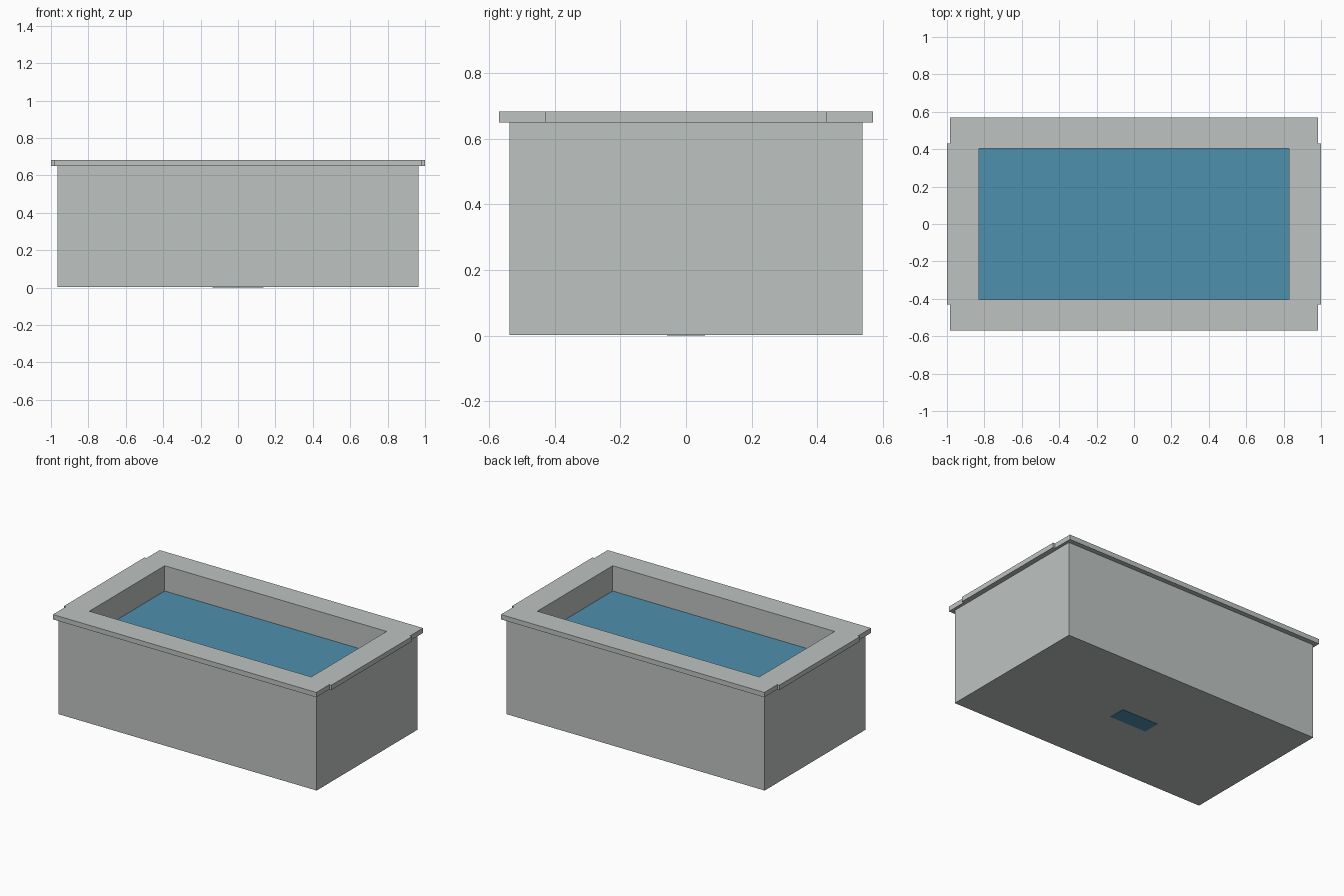
import bpy
import bmesh

cube = bpy.data.objects.get("Cube")
if cube:
    bpy.data.objects.remove(cube)

HALF_X, HALF_Y, WALL = 0.965, 0.5375, 0.135
IN_X, IN_Y = HALF_X - WALL, HALF_Y - WALL
RIM_Z, TOP_Z, WATER_Z = 0.65, 0.683, 0.512
FLOOR_Z = 0.1


def material(name, rgb):
    mat = bpy.data.materials.new(name)
    mat.use_nodes = True
    mat.diffuse_color = (*rgb, 1)
    bsdf = mat.node_tree.nodes["Principled BSDF"]
    bsdf.inputs["Base Color"].default_value = (*rgb, 1)
    bsdf.inputs["Roughness"].default_value = 0.8
    return mat


stone = material("pale_stone", (0.515, 0.552, 0.539))
blue = material("water_blue", (0.076, 0.279, 0.418))


def finish(name, bm, mat):
    bmesh.ops.recalc_face_normals(bm, faces=bm.faces)
    mesh = bpy.data.meshes.new(name)
    bm.to_mesh(mesh)
    bm.free()
    mesh.materials.append(mat)
    obj = bpy.data.objects.new(name, mesh)
    bpy.context.collection.objects.link(obj)
    return obj


def box_mesh(hx, hy, z0, z1):
    bm = bmesh.new()
    bmesh.ops.create_cube(bm, size=2)
    for v in bm.verts:
        v.co = (v.co.x * hx, v.co.y * hy, z1 if v.co.z > 0 else z0)
    return bm


# Basin: a block with its top inset and sunk down to the floor
bm = box_mesh(HALF_X, HALF_Y, 0.002, RIM_Z)
bm.normal_update()
top = max(bm.faces, key=lambda f: f.calc_center_median().z)
bmesh.ops.inset_region(bm, faces=[top], thickness=WALL, use_even_offset=True)
sunk = bmesh.ops.extrude_discrete_faces(bm, faces=[top])["faces"][0]
for v in sunk.verts:
    v.co.z = FLOOR_Z
bmesh.ops.remove_doubles(bm, verts=bm.verts, dist=0.0001)
finish("basin", bm, stone)

# Coping: grid cells kept around the opening, with the end slabs projecting
LONG_X, LONG_Y, END_X, END_Y = 0.985, 0.57, 1.0, 0.43
xs = [-END_X, -LONG_X, -IN_X, IN_X, LONG_X, END_X]
ys = [-LONG_Y, -END_Y, -IN_Y, IN_Y, END_Y, LONG_Y]
bm = bmesh.new()
for x0, x1 in zip(xs, xs[1:]):
    for y0, y1 in zip(ys, ys[1:]):
        cx, cy = abs(x0 + x1) / 2, abs(y0 + y1) / 2
        in_opening = cx < IN_X and cy < IN_Y
        off_corner = cx > LONG_X and cy > END_Y
        if not (in_opening or off_corner):
            corners = [(x0, y0), (x1, y0), (x1, y1), (x0, y1)]
            bm.faces.new([bm.verts.new((x, y, RIM_Z)) for x, y in corners])
bmesh.ops.remove_doubles(bm, verts=bm.verts, dist=0.0001)
raised = bmesh.ops.extrude_face_region(bm, geom=bm.faces[:], use_keep_orig=True)
for item in raised["geom"]:
    if isinstance(item, bmesh.types.BMVert):
        item.co.z = TOP_Z
finish("coping", bm, stone)

# Water filling the basin
finish("water", box_mesh(IN_X, IN_Y, FLOOR_Z, WATER_Z), blue)

# Small plate under the base
finish("drain_plate", box_mesh(0.137, 0.058, 0, 0.004), blue)
